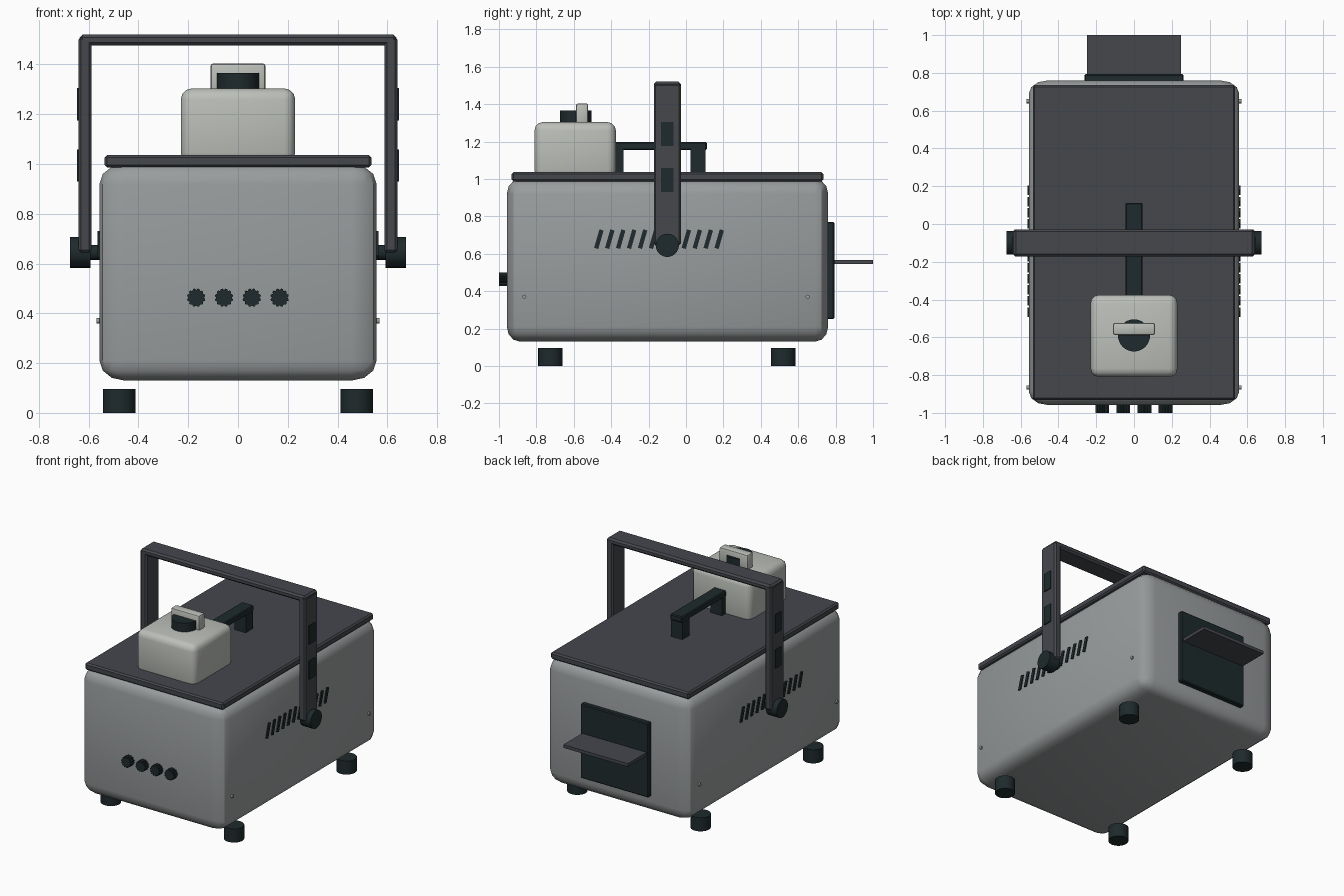
import bpy, bmesh, math
from mathutils import Matrix, Vector

if "Cube" in bpy.data.objects:
    bpy.data.objects.remove(bpy.data.objects["Cube"])


def material(name, rgb):
    m = bpy.data.materials.new(name)
    m.diffuse_color = (*rgb, 1)
    m.use_nodes = True
    m.node_tree.nodes["Principled BSDF"].inputs["Base Color"].default_value = m.diffuse_color
    return m


GREY = material("case grey", (0.32, 0.337, 0.342))
CHARCOAL = material("charcoal", (0.059, 0.063, 0.073))
BLACK = material("greenish black", (0.013, 0.023, 0.025))
PALE = material("pale grey", (0.50, 0.52, 0.485))


def finish(bm, name, mat, smooth=True):
    bmesh.ops.recalc_face_normals(bm, faces=bm.faces)
    me = bpy.data.meshes.new(name)
    bm.to_mesh(me)
    bm.free()
    me.materials.append(mat)
    ob = bpy.data.objects.new(name, me)
    bpy.context.collection.objects.link(ob)
    if smooth:
        bpy.context.view_layer.objects.active = ob
        bpy.ops.object.select_all(action='DESELECT')
        ob.select_set(True)
        bpy.ops.object.shade_smooth_by_angle(angle=math.radians(32))
    return ob


def box(name, mat, x, y, z, bevel=0.0, segments=1):
    """Box between (min, max) pairs; bevel may differ along each axis."""
    b = Vector(bevel) if isinstance(bevel, tuple) else Vector((bevel,) * 3)
    size = Vector((x[1] - x[0], y[1] - y[0], z[1] - z[0]))
    mid = Vector((sum(x) / 2, sum(y) / 2, sum(z) / 2))
    bm = bmesh.new()
    bmesh.ops.create_cube(bm, size=1)
    if b.x > 0:
        # Bevel in a stretched space so each axis gets its own radius
        bmesh.ops.scale(bm, vec=[s / r for s, r in zip(size, b)], verts=bm.verts)
        bmesh.ops.bevel(bm, geom=bm.edges[:], offset=1, segments=segments,
                        profile=0.5, affect='EDGES')
        bmesh.ops.scale(bm, vec=b, verts=bm.verts)
    else:
        bmesh.ops.scale(bm, vec=size, verts=bm.verts)
    bmesh.ops.translate(bm, vec=mid, verts=bm.verts)
    return finish(bm, name, mat, smooth=segments > 1)


def cylinder(name, mat, centre, radius, depth, axis='Z', sides=32):
    rot = {'Z': Matrix(), 'X': Matrix.Rotation(math.pi / 2, 4, 'Y'),
           'Y': Matrix.Rotation(math.pi / 2, 4, 'X')}[axis]
    bm = bmesh.new()
    bmesh.ops.create_cone(bm, cap_ends=True, segments=sides, radius1=radius,
                          radius2=radius, depth=depth,
                          matrix=Matrix.Translation(centre) @ rot)
    return finish(bm, name, mat)


def knurled_knob(name, x):
    """Fluted dial with its axis along y."""
    bm = bmesh.new()
    n = 36
    ring = []
    for i in range(n):
        a = 2 * math.pi * i / n
        r = 0.037 if i % 3 else 0.031
        ring.append(bm.verts.new((x + r * math.cos(a), -1.0, 0.463 + r * math.sin(a))))
    face = bm.faces.new(ring)
    ext = bmesh.ops.extrude_face_region(bm, geom=[face])
    bmesh.ops.translate(bm, vec=(0, 0.05, 0),
                        verts=[v for v in ext['geom'] if isinstance(v, bmesh.types.BMVert)])
    return finish(bm, name, BLACK, smooth=False)


# Main case and lid
box("case", GREY, (-0.557, 0.557), (-0.958, 0.76), (0.13, 1.0), (0.1, 0.07, 0.08), 3)
box("lid", CHARCOAL, (-0.536, 0.536), (-0.932, 0.735), (0.987, 1.036), 0.01)

# Feet
for sx in (-1, 1):
    for y in (-0.725, 0.52):
        cylinder("foot", BLACK, (sx * 0.477, y, 0.0475), 0.065, 0.095)

# Front dials
for i in range(4):
    knurled_knob("front_dial", -0.168 + 0.1117 * i)

# Carrying frame
box("frame_top_bar", CHARCOAL, (-0.637, 0.637), (-0.172, -0.028), (1.477, 1.52), 0.012)


def mirrored(a, b, s):
    return (a, b) if s > 0 else (-b, -a)


for s in (-1, 1):
    box("frame_post", CHARCOAL, mirrored(0.588, 0.64, s), (-0.172, -0.028), (0.645, 1.51), 0.01)
    cylinder("frame_pivot", BLACK, (s * 0.634, -0.1, 0.645), 0.062, 0.084, 'X')
    cylinder("pivot_pin", BLACK, (s * 0.575, -0.1, 0.645), 0.03, 0.06, 'X', 16)
    for z in (0.994, 1.24):
        box("frame_pad", BLACK, mirrored(0.63, 0.647, s), (-0.134, -0.068), (z - 0.065, z + 0.065))

    # Slanted side vents
    for i in range(12):
        slit = box("vent_slit", BLACK, (-0.007, 0.007), (-0.0115, 0.0115), (-0.0515, 0.0515))
        slit.location = (s * 0.557, -0.466 + 0.0585 * i, 0.678)
        slit.rotation_euler.x = -s * math.radians(16)

    # Side screws
    for y in (-0.865, 0.65):
        cylinder("side_screw", GREY, (s * 0.56, y, 0.37), 0.011, 0.016, 'X', 12)

# Pale unit on the lid, with its dial and tab
box("top_unit", PALE, (-0.23, 0.23), (-0.81, -0.375), (1.0, 1.304), 0.045, 3)
cylinder("top_dial", BLACK, (0, -0.59, 1.33), 0.085, 0.07)
box("top_tab", PALE, (-0.111, 0.111), (-0.588, -0.523), (1.28, 1.404), 0.012, 2)

# Lid handle
box("lid_handle_bar", BLACK, (-0.046, 0.046), (-0.42, 0.111), (1.155, 1.197), 0.006)
for y in (-0.415, 0.023):
    box("lid_handle_leg", BLACK, (-0.044, 0.044), (y, y + 0.08), (1.03, 1.165))

# Rear panel and shelf
box("rear_panel", BLACK, (-0.263, 0.263), (0.75, 0.793), (0.25, 0.77), 0.006)
box("rear_shelf", CHARCOAL, (-0.25, 0.25), (0.785, 1.0), (0.544, 0.566))
